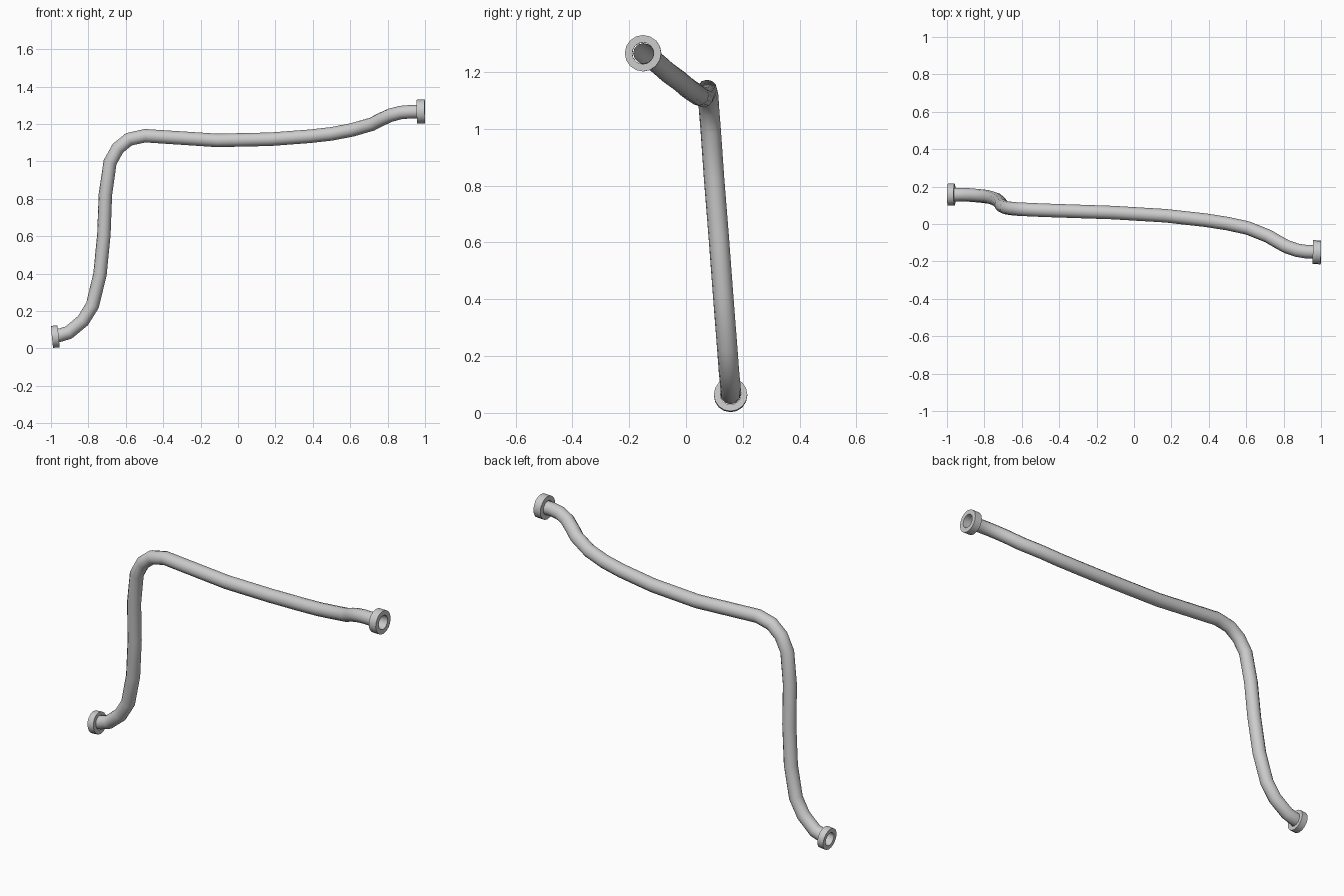
import bpy, bmesh, math
from mathutils import Vector

if "Cube" in bpy.data.objects:
    bpy.data.objects.remove(bpy.data.objects["Cube"])

# centre line of the bent pipe
PATH = [
    (-0.985, .157, .066), (-.95, .157, .071), (-.905, .157, .085),
    (-.829, .151, .148), (-.778, .145, .23), (-.738, .132, .396),
    (-.717, .116, .61), (-.709, .099, .823), (-.684, .087, .995),
    (-.642, .081, 1.07), (-.583, .078, 1.118), (-.497, .074, 1.137),
    (-.112, .061, 1.112), (.171, .044, 1.118), (.385, .02, 1.134),
    (.5, .002, 1.147), (.61, -.022, 1.168), (.717, -.065, 1.199),
    (.765, -.093, 1.224), (.813, -.120, 1.246), (.87, -.140, 1.261),
    (.92, -.148, 1.265), (.98, -.150, 1.266),
]


def pipe(name, points, radius):
    # open tube swept along the points, 12 sides
    cu = bpy.data.curves.new(name, 'CURVE')
    cu.dimensions = '3D'
    cu.bevel_depth = radius
    cu.bevel_resolution = 4
    sp = cu.splines.new('POLY')
    sp.points.add(len(points) - 1)
    for p, co in zip(sp.points, points):
        p.co = (*co, 1)
    ob = bpy.data.objects.new(name, cu)
    bpy.context.collection.objects.link(ob)
    finish(ob, convert=True)


def collar(name, centre, axis, outer, inner, length, sides=16):
    # flat ring with a through hole
    bm = bmesh.new()
    h = length / 2
    loops = []
    for r, z in ((outer, -h), (outer, h), (inner, h), (inner, -h)):
        loops.append([bm.verts.new((r * math.cos(2 * math.pi * i / sides),
                                    r * math.sin(2 * math.pi * i / sides), z))
                      for i in range(sides)])
    for k in range(4):
        a, b = loops[k], loops[(k + 1) % 4]
        for i in range(sides):
            j = (i + 1) % sides
            bm.faces.new((a[i], a[j], b[j], b[i]))
    bmesh.ops.recalc_face_normals(bm, faces=bm.faces)
    me = bpy.data.meshes.new(name)
    bm.to_mesh(me)
    bm.free()
    ob = bpy.data.objects.new(name, me)
    bpy.context.collection.objects.link(ob)
    ob.location = centre
    ob.rotation_euler = Vector(axis).to_track_quat('Z', 'Y').to_euler()
    finish(ob)


def finish(ob, convert=False):
    bpy.ops.object.select_all(action='DESELECT')
    bpy.context.view_layer.objects.active = ob
    ob.select_set(True)
    if convert:
        bpy.ops.object.convert(target='MESH')
    bpy.ops.object.shade_smooth_by_angle(angle=math.radians(40))


pipe("bent_pipe", PATH, .036)
# end fittings
collar("lower_collar", (-.977, .157, .063), (1, 0, .1), .059, .036, .036)
collar("upper_collar", (.978, -.151, 1.266), (1, -.02, .01), .064, .038, .043)
